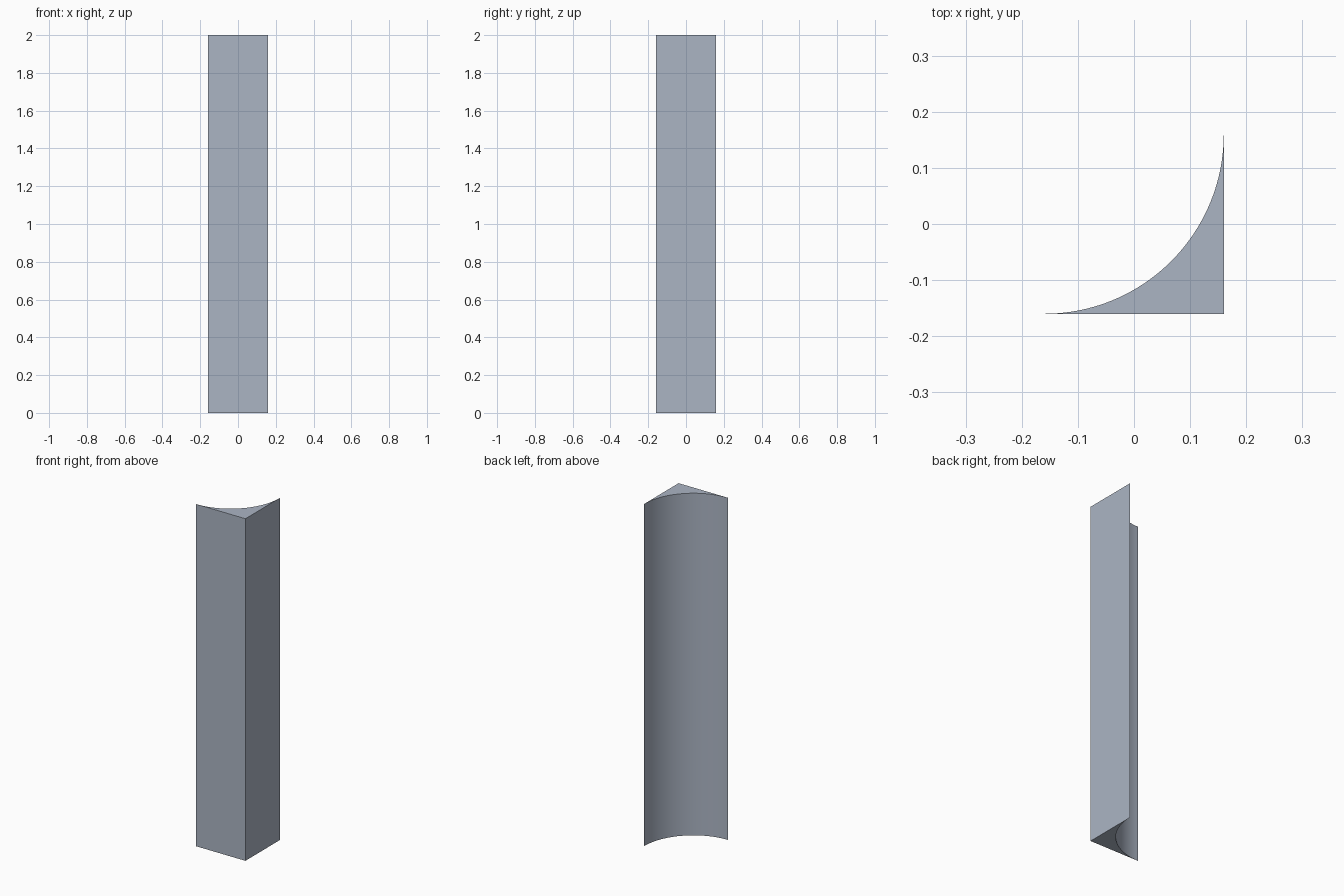
import bpy, bmesh
from math import cos, sin, pi, radians

if "Cube" in bpy.data.objects:
    bpy.data.objects.remove(bpy.data.objects["Cube"])

H = 0.16       # half width of the cross-section
R = 2 * H      # cove radius
HEIGHT = 2.0
SEGMENTS = 32

# Cross-section: square corner plus a concave quarter arc
profile = [(H, -H)]
for i in range(SEGMENTS + 1):
    a = -pi / 2 * i / SEGMENTS
    profile.append((-H + R * cos(a), H + R * sin(a)))

# Extrude the cross-section upwards
bm = bmesh.new()
base = bm.faces.new([bm.verts.new((x, y, 0)) for x, y in profile])
top = bmesh.ops.extrude_face_region(bm, geom=[base], use_keep_orig=True)
verts = [g for g in top["geom"] if isinstance(g, bmesh.types.BMVert)]
bmesh.ops.translate(bm, verts=verts, vec=(0, 0, HEIGHT))
bmesh.ops.recalc_face_normals(bm, faces=bm.faces)

mesh = bpy.data.meshes.new("cove_moulding")
bm.to_mesh(mesh)
bm.free()
moulding = bpy.data.objects.new("cove_moulding", mesh)
bpy.context.collection.objects.link(moulding)

# Blue-grey colour
paint = bpy.data.materials.new("blue_grey")
paint.diffuse_color = (0.41, 0.46, 0.55, 1.0)
paint.use_nodes = True
paint.node_tree.nodes["Principled BSDF"].inputs["Base Color"].default_value = paint.diffuse_color
mesh.materials.append(paint)

# Smooth cove, sharp edges
bpy.context.view_layer.objects.active = moulding
moulding.select_set(True)
bpy.ops.object.shade_smooth_by_angle(angle=radians(30))
